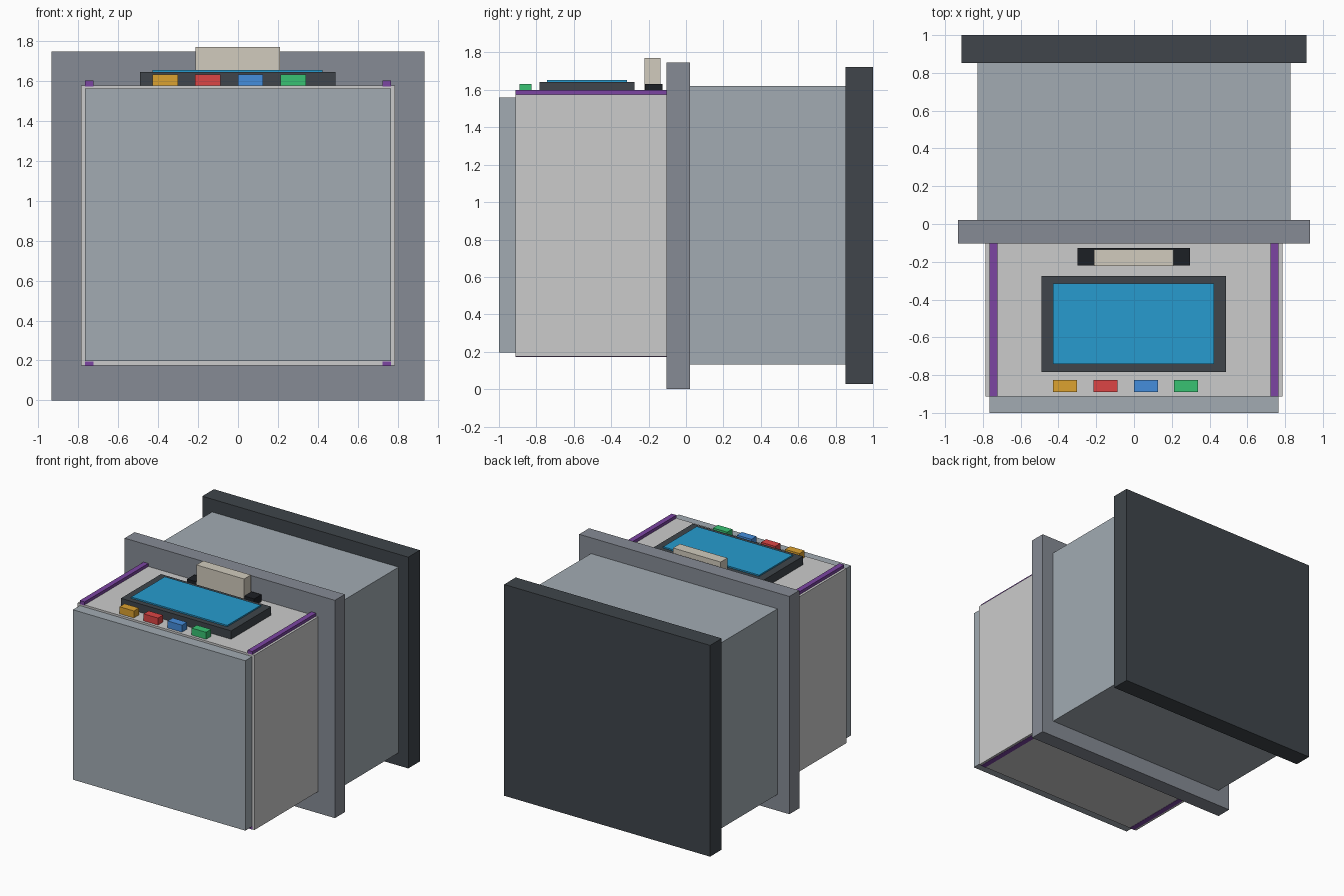
import bpy

if "Cube" in bpy.data.objects:
    bpy.data.objects.remove(bpy.data.objects["Cube"])


def material(name, rgb):
    m = bpy.data.materials.new(name)
    m.diffuse_color = (*rgb, 1)
    m.use_nodes = True
    m.node_tree.nodes["Principled BSDF"].inputs["Base Color"].default_value = m.diffuse_color
    return m


def box(name, x, y, z, mat=None):
    """Axis-aligned box from (min, max) ranges."""
    r = (x, y, z)
    bpy.ops.mesh.primitive_cube_add(size=1, location=[(a + b) / 2 for a, b in r])
    o = bpy.context.object
    o.name = name
    o.scale = [b - a for a, b in r]
    bpy.ops.object.transform_apply(location=False, rotation=False, scale=True)
    if mat:
        o.data.materials.append(mat)
    return o


steel = material("steel", (0.36, 0.41, 0.45))
flange_grey = material("flange_grey", (0.24, 0.26, 0.30))
light = material("light_grey", (0.62, 0.64, 0.65))
dark = material("dark_grey", (0.05, 0.06, 0.07))
black = material("black", (0.012, 0.014, 0.018))
purple = material("purple", (0.20, 0.06, 0.36))
blue = material("screen_blue", (0.02, 0.33, 0.62))
cream = material("cream", (0.64, 0.60, 0.51))

# Main housing, front to back
box("front_panel", (-0.765, 0.765), (-1.0, -0.912), (0.197, 1.56), steel)
box("front_body", (-0.785, 0.785), (-0.912, -0.08), (0.174, 1.576), light)
box("middle_flange", (-0.933, 0.933), (-0.104, 0.022), (0, 1.747), flange_grey)
box("rear_body", (-0.828, 0.828), (0.0, 0.87), (0.131, 1.62), steel)
box("back_plate", (-0.914, 0.914), (0.853, 1.0), (0.028, 1.723), dark)

# Purple rails along the top and bottom edges of the front body
for side, s in (("left", -1), ("right", 1)):
    xs = sorted((s * 0.723, s * 0.766))
    box(f"top_rail_{side}", xs, (-0.912, -0.104), (1.57, 1.60), purple)
    box(f"bottom_rail_{side}", xs, (-0.912, -0.104), (0.172, 0.196), purple)

# Touch screen
box("screen_bezel", (-0.49, 0.488), (-0.784, -0.276), (1.57, 1.643), dark)
box("screen", (-0.428, 0.424), (-0.742, -0.316), (1.635, 1.654), blue)

# Row of control buttons
colours = {"amber": (0.72, 0.36, 0.03), "red": (0.72, 0.06, 0.06),
           "blue": (0.06, 0.27, 0.72), "green": (0.04, 0.54, 0.17)}
for i, (name, rgb) in enumerate(colours.items()):
    x0 = -0.428 + i * 0.2135
    box(f"button_{name}", (x0, x0 + 0.127), (-0.89, -0.826), (1.57, 1.632),
        material(f"button_{name}", rgb))

# Printer slot and paper
box("printer_slot", (-0.30, 0.297), (-0.219, -0.126), (1.57, 1.632), black)
box("printer_paper", (-0.213, 0.21), (-0.222, -0.136), (1.60, 1.77), cream)
